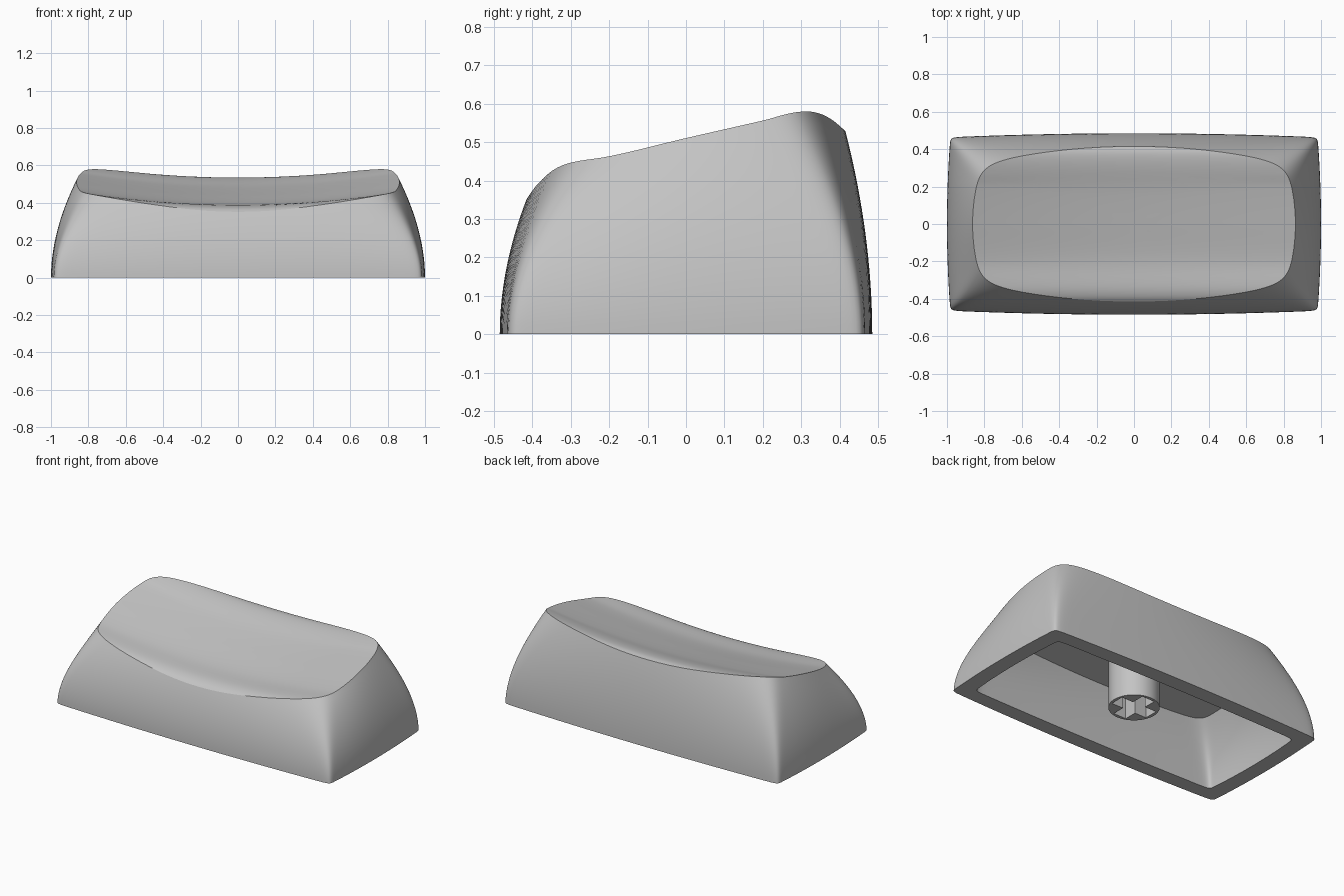
import bpy, bmesh, math

cube = bpy.data.objects.get("Cube")
if cube:
    bpy.data.objects.remove(cube, do_unlink=True)

grey = bpy.data.materials.new("matte_grey")
grey.use_nodes = True
colour = (0.55, 0.55, 0.55, 1)
grey.diffuse_color = colour
grey.node_tree.nodes["Principled BSDF"].inputs["Base Color"].default_value = colour

PER_SIDE = 36

# Centre line of the scooped top: (y, z) from front lip to back lip
CREST = [(-.42, .348), (-.39, .37), (-.34, .385), (-.2, .397), (0, .441),
         (.2, .49), (.27, .513), (.33, .529), (.38, .535), (.42, .528)]


def slope(i):
    a, b = CREST[max(i - 1, 0)], CREST[min(i + 1, len(CREST) - 1)]
    return (b[1] - a[1]) / (b[0] - a[0])


def top_z(x, y):
    """Height of the scooped top, smooth along y and rising to both ends."""
    i = 0
    while i < len(CREST) - 2 and y > CREST[i + 1][0]:
        i += 1
    (y0, z0), (y1, z1) = CREST[i], CREST[i + 1]
    h = y1 - y0
    t = min(max((y - y0) / h, 0), 1)
    z = (z0 * (1 + 2 * t) * (1 - t) ** 2 + z1 * t * t * (3 - 2 * t)
         + h * slope(i) * t * (1 - t) ** 2 - h * slope(i + 1) * t * t * (1 - t))
    return z + 0.07 * (x / 0.865) ** 2


def ceiling_z(x, y):
    """Flat tilted ceiling of the hollow."""
    return .405 + .15 * y


def lerp(a, b, t):
    return a + (b - a) * t


def outline(a, b, bow_x, bow_y, power, ratio):
    """Bowed rectangle with soft corners, counterclockwise."""
    side = []
    for i in range(PER_SIDE):
        u = 2 * i / PER_SIDE - 1
        side.append(lerp(u, math.sin(u * math.pi / 2), 0.7))
    dirs = [(1, u * ratio) for u in side] + [(-u, ratio) for u in side]
    dirs += [(-x, -y) for x, y in dirs]
    points = []
    for dx, dy in dirs:
        low, high = 0, 1.2
        for _ in range(30):
            r = (low + high) / 2
            x, y = abs(dx * r) / a, abs(dy * r) / b
            u, v = x + bow_x * y * y, y + bow_y * x * x
            if u ** power + v ** power < 1:
                low = r
            else:
                high = r
        points.append((dx * low, dy * low))
    return points


def outer_ring(t):
    g = t ** 1.95
    return outline(lerp(1, .863, g), lerp(.485, .415, g), lerp(.02, .1, g),
                   lerp(.045, .25, g), 60 * (13 / 60) ** t, lerp(.472, .36, g))


def inner_ring(t):
    g = t ** 2.2
    return outline(lerp(.9, .77, g), lerp(.385, .32, g), lerp(.02, .05, t),
                   lerp(.03, .12, g), lerp(50, 16, t), lerp(.42, .38, g))


def wall(ring, steps, height):
    """Stack of rings from the base up to a height surface."""
    heights = [height(x, y) for x, y in ring(1)]
    return [[(x, y, h * k / steps) for (x, y), h in zip(ring(k / steps), heights)]
            for k in range(steps + 1)]


def cover(rim, height, scales):
    return [[(x * s, y * s, height(x * s, y * s)) for x, y, _ in rim]
            for s in scales]


def finish(bm, name):
    mesh = bpy.data.meshes.new(name)
    bmesh.ops.recalc_face_normals(bm, faces=bm.faces)
    bm.to_mesh(mesh)
    bm.free()
    mesh.materials.append(grey)
    obj = bpy.data.objects.new(name, mesh)
    bpy.context.collection.objects.link(obj)
    return obj


# Keycap shell: ceiling, inner wall, base lip, outer wall and top as one skin
SCALES = [.99, .975, .955, .93, .9, .86, .81, .75, .67, .58, .48, .37, .25, .12]
inside = wall(inner_ring, 10, ceiling_z)
outside = wall(outer_ring, 18, top_z)
ceiling = cover(inside[-1], ceiling_z, [.6, .2])
top = cover(outside[-1], top_z, SCALES)
rings = ceiling[::-1] + inside[::-1] + outside + top

bm = bmesh.new()
loops = [[bm.verts.new(p) for p in ring] for ring in rings]
count = len(loops[0])
for low, high in zip(loops, loops[1:]):
    for i in range(count):
        j = (i + 1) % count
        bm.faces.new((low[i], low[j], high[j], high[i]))
for loop, height in ((loops[0], ceiling_z), (loops[-1], top_z)):
    middle = bm.verts.new((0, 0, height(0, 0)))
    for i in range(count):
        bm.faces.new((loop[i], loop[(i + 1) % count], middle))
for f in bm.faces:
    f.smooth = True
# Crisp creases at the ceiling, both base edges and the top rim
first = len(ceiling)
base = first + len(inside)
for k in (first, base - 1, base, base + len(outside) - 1):
    for i in range(count):
        bm.edges.get((loops[k][i], loops[k][(i + 1) % count])).smooth = False
finish(bm, "keycap_shell")


# Stem with a cross-shaped socket
def prism(name, points, z0, height):
    bm = bmesh.new()
    face = bm.faces.new([bm.verts.new((x, y, z0)) for x, y in points])
    grown = bmesh.ops.extrude_face_region(bm, geom=[face])["geom"]
    for v in grown:
        if isinstance(v, bmesh.types.BMVert):
            v.co.z = height(v.co.x, v.co.y)
    return finish(bm, name)


circle = [(.148 * math.cos(a * math.tau / 64), .148 * math.sin(a * math.tau / 64))
          for a in range(64)]
stem = prism("switch_stem", circle, .05, ceiling_z)

ARM, HALF = .128, .045
cross = []
for q in range(4):
    c, s = round(math.cos(q * math.pi / 2)), round(math.sin(q * math.pi / 2))
    for x, y in ((ARM, -HALF), (ARM, HALF), (HALF, HALF)):
        cross.append((c * x - s * y, s * x + c * y))
cutter = prism("socket_cutter", cross, 0, lambda x, y: .3)
cutter.hide_render = True

cut = stem.modifiers.new("socket", "BOOLEAN")
cut.operation = "DIFFERENCE"
cut.solver = "EXACT"
cut.object = cutter
for o in bpy.context.selected_objects:
    o.select_set(False)
bpy.context.view_layer.objects.active = stem
stem.select_set(True)
bpy.ops.object.modifier_apply(modifier=cut.name)
bpy.data.objects.remove(cutter, do_unlink=True)
bpy.ops.object.shade_smooth_by_angle(angle=math.radians(30))
